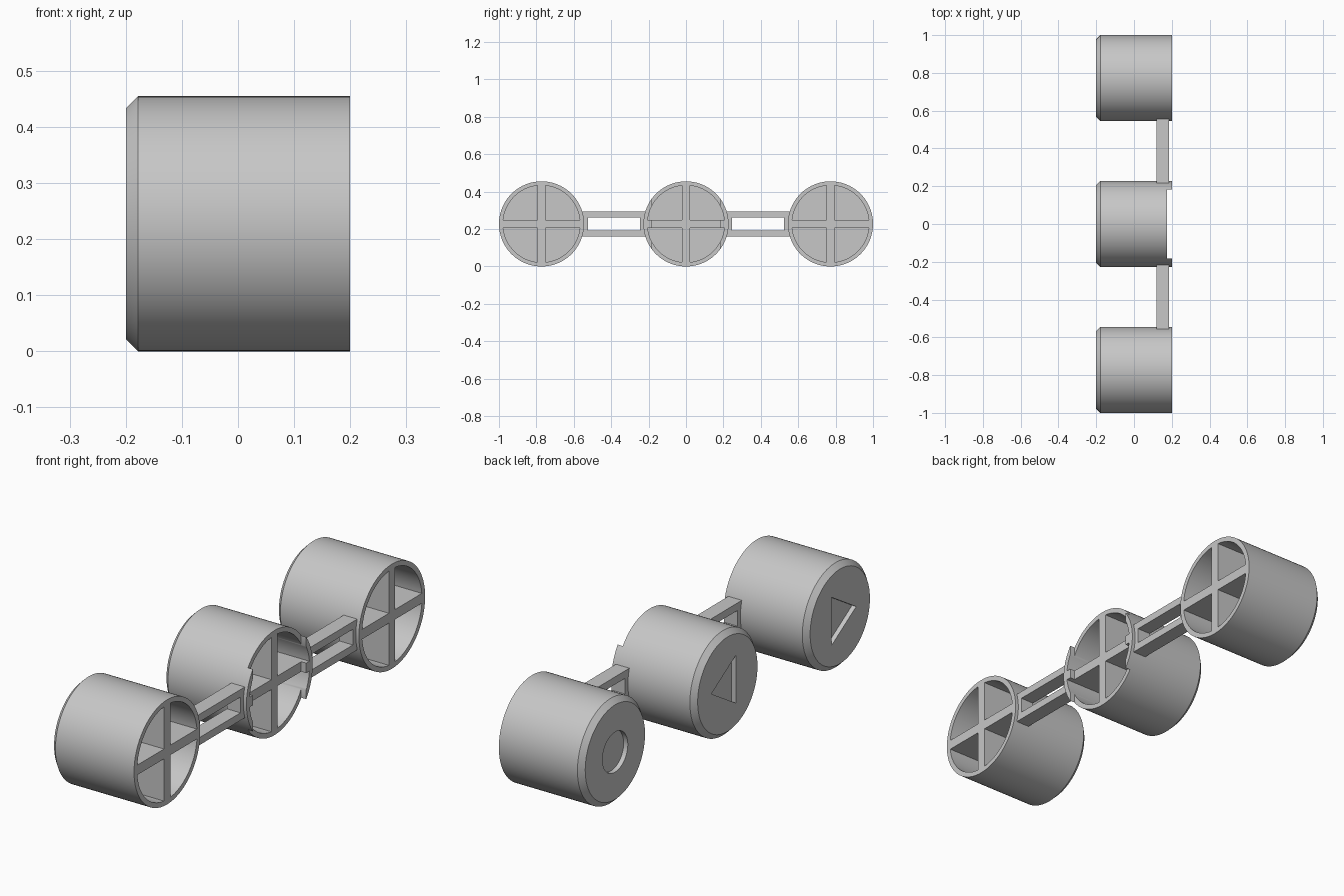
import bpy
import bmesh
from math import asin, cos, sin, pi

cube = bpy.data.objects.get("Cube")
if cube:
    bpy.data.objects.remove(cube, do_unlink=True)

RADIUS, INNER, CHAMFER = 0.2275, 0.206, 0.022
BACK, FRONT, FLOOR = -0.2, 0.2, -0.165
SPACING, HALF_RIB, SEGMENTS = 0.7725, 0.0215, 96

grey = bpy.data.materials.new("plain grey")
grey.use_nodes = True
grey.diffuse_color = (0.57, 0.57, 0.57, 1)
grey.node_tree.nodes["Principled BSDF"].inputs["Base Color"].default_value = grey.diffuse_color


def add_loft(bm, rings):
    """Join (x, outline) rings into a capped solid; outlines are (y, z) points."""
    loops = [[bm.verts.new((x, y, z)) for y, z in outline] for x, outline in rings]
    for a, b in zip(loops, loops[1:]):
        for i in range(len(a)):
            j = (i + 1) % len(a)
            bm.faces.new((a[i], a[j], b[j], b[i]))
    bm.faces.new(loops[0])
    bm.faces.new(loops[-1])


def solid(name, lofts, y):
    bm = bmesh.new()
    for rings in lofts:
        add_loft(bm, rings)
    bmesh.ops.recalc_face_normals(bm, faces=bm.faces)
    mesh = bpy.data.meshes.new(name)
    bm.to_mesh(mesh)
    bm.free()
    mesh.materials.append(grey)
    obj = bpy.data.objects.new(name, mesh)
    obj.location = (0, y, RADIUS)
    bpy.context.collection.objects.link(obj)
    return obj


def prism(outline, x0, x1):
    return [(x0, outline), (x1, outline)]


def circle(r):
    return [(r * cos(2 * pi * i / SEGMENTS), r * sin(2 * pi * i / SEGMENTS))
            for i in range(SEGMENTS)]


def box(y, z):
    return [(-y, -z), (y, -z), (y, z), (-y, z)]


def triangle(way):
    return [(-0.057 * way, -0.104), (0.111 * way, 0), (-0.057 * way, 0.104)]


def quadrant(sy, sz):
    """Pie-shaped pocket outline between the cross ribs."""
    start = asin(HALF_RIB / INNER)
    steps = SEGMENTS // 4
    arc = [start + (pi / 2 - 2 * start) * i / steps for i in range(steps + 1)]
    points = [(HALF_RIB, HALF_RIB)] + [(INNER * cos(a), INNER * sin(a)) for a in arc]
    return [(sy * y, sz * z) for y, z in points]


def carve(obj, lofts):
    cutter = solid("cutter", lofts, obj.location.y)
    cutter.hide_render = True
    mod = obj.modifiers.new("carve", "BOOLEAN")
    mod.operation = "DIFFERENCE"
    mod.solver = "EXACT"
    mod.object = cutter
    bpy.ops.object.select_all(action="DESELECT")
    bpy.context.view_layer.objects.active = obj
    obj.select_set(True)
    bpy.ops.object.modifier_apply(modifier=mod.name)
    bpy.data.objects.remove(cutter, do_unlink=True)


def cup(name, y, icon, notched=False):
    outer, lip = circle(RADIUS), circle(RADIUS - CHAMFER)
    obj = solid(name, [[(BACK, lip), (BACK + CHAMFER, outer), (FRONT, outer)]], y)
    # Four pockets leave the wall and cross ribs
    carve(obj, [prism(quadrant(sy, sz), FLOOR, FRONT + 0.1)
                for sy in (-1, 1) for sz in (-1, 1)])
    # Recessed symbol on the closed end
    carve(obj, [prism(icon, BACK - 0.1, BACK + 0.02)])
    # Lowered rim with a tab left at each side
    if notched:
        carve(obj, [prism(box(0.183, 0.3), 0.176, FRONT + 0.1)])
    bpy.ops.object.shade_smooth_by_angle(angle=pi / 6)


cup("front_cup", -SPACING, triangle(-1))
cup("middle_cup", 0, triangle(1), notched=True)
cup("back_cup", SPACING, circle(0.087))

# Slotted arms between the cups
for name, side in (("front_arm", -1), ("back_arm", 1)):
    arm = solid(name, [prism(box(0.174, 0.067), 0.12, 0.185)], side * SPACING / 2)
    carve(arm, [prism(box(0.139, 0.034), 0, 0.3)])
